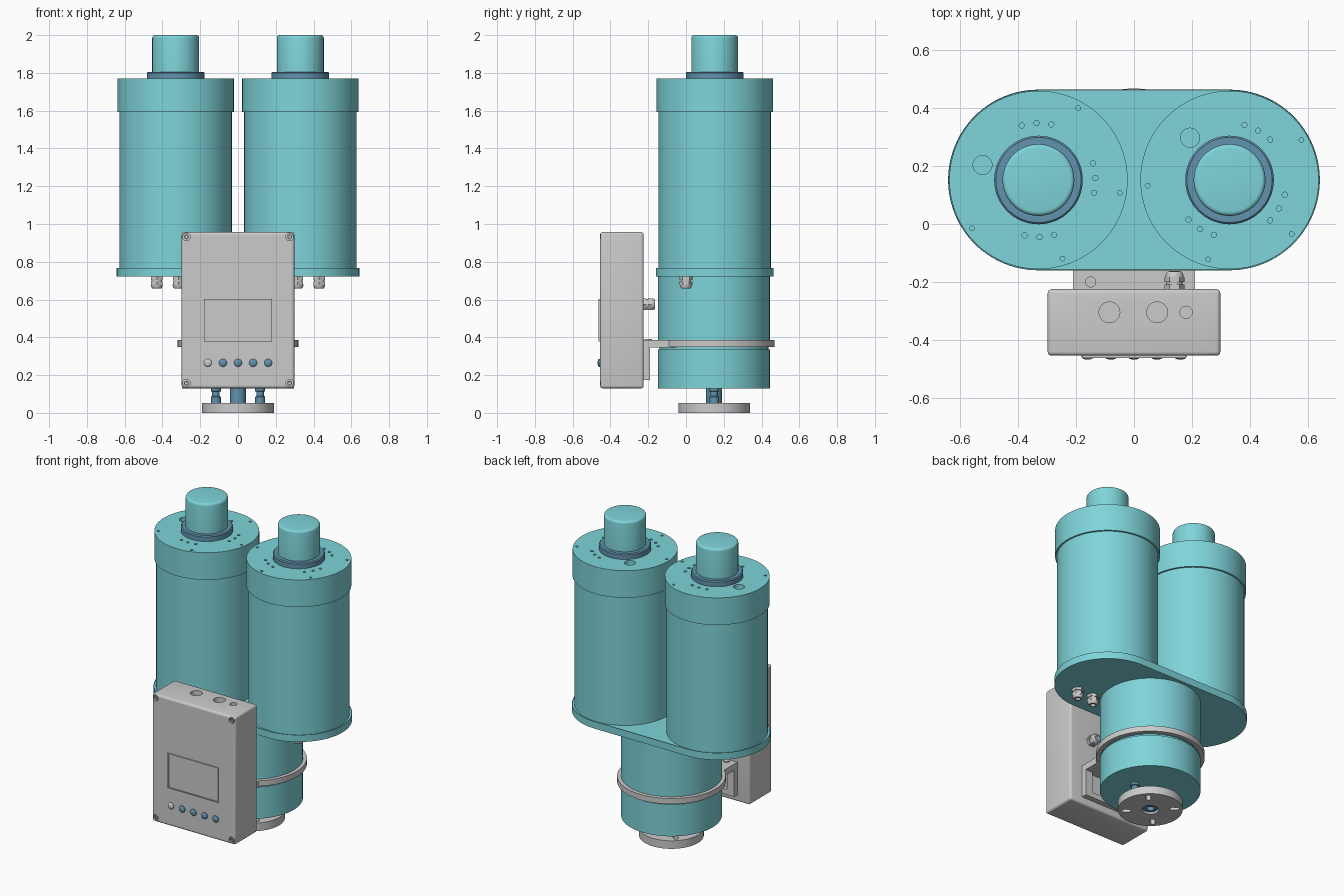
import bpy, bmesh
from math import pi, sin, cos, radians
from mathutils import Matrix, Vector

if "Cube" in bpy.data.objects:
    bpy.data.objects.remove(bpy.data.objects["Cube"])


def material(name, rgb):
    m = bpy.data.materials.new(name)
    m.diffuse_color = (*rgb, 1)
    m.use_nodes = True
    m.node_tree.nodes["Principled BSDF"].inputs["Base Color"].default_value = m.diffuse_color
    return m


TEAL = material("teal", (0.21, 0.66, 0.70))
BLUE = material("steel_blue", (0.12, 0.29, 0.42))
CY = 0.152  # depth of the cylinder axes


def finish(name, bm, mat=None, smooth=True):
    bmesh.ops.recalc_face_normals(bm, faces=bm.faces)
    me = bpy.data.meshes.new(name)
    bm.to_mesh(me)
    bm.free()
    ob = bpy.data.objects.new(name, me)
    bpy.context.collection.objects.link(ob)
    if mat:
        me.materials.append(mat)
    if smooth:
        shade(ob)
    return ob


def shade(ob):
    bpy.ops.object.select_all(action='DESELECT')
    ob.select_set(True)
    bpy.context.view_layer.objects.active = ob
    bpy.ops.object.shade_smooth_by_angle(angle=radians(35))


def lathe(name, profile, loc, mat=None, axis=(0, 0, 1), n=64, closed=False):
    """Revolve (radius, height) points about an axis through loc."""
    bm = bmesh.new()
    rings = []
    for r, h in profile:
        if r < 1e-6:
            rings.append([bm.verts.new((0, 0, h))] * n)
        else:
            rings.append([bm.verts.new((r * cos(2 * pi * i / n), r * sin(2 * pi * i / n), h)) for i in range(n)])
    pairs = list(zip(rings, rings[1:])) + ([(rings[-1], rings[0])] if closed else [])
    for a, b in pairs:
        for i in range(n):
            j = (i + 1) % n
            bm.faces.new(list(dict.fromkeys((a[i], a[j], b[j], b[i]))))
    rot = Vector((0, 0, 1)).rotation_difference(Vector(axis)).to_matrix().to_4x4()
    bm.transform(Matrix.Translation(loc) @ rot)
    return finish(name, bm, mat)


def disc(name, r, h0, h1, loc, mat=None, axis=(0, 0, 1), n=64):
    return lathe(name, [(0, h0), (r, h0), (r, h1), (0, h1)], loc, mat, axis, n)


def box(name, x, y, z, mat=None, bevel=0):
    bm = bmesh.new()
    bmesh.ops.create_cube(bm, size=1)
    bm.transform(Matrix.Translation((sum(x) / 2, sum(y) / 2, sum(z) / 2))
                 @ Matrix.Diagonal((x[1] - x[0], y[1] - y[0], z[1] - z[0], 1)))
    if bevel:
        bmesh.ops.bevel(bm, geom=bm.edges[:], offset=bevel, segments=4, profile=0.5, affect='EDGES')
    return finish(name, bm, mat, bevel > 0)


def stadium(name, r, half, z0, z1, mat=None, n=32, rim=0):
    """Extruded slot outline, long in x."""
    bm = bmesh.new()
    pts = [(s * half + r * cos(a), r * sin(a)) for s, a0 in ((1, -pi / 2), (-1, pi / 2))
           for a in (a0 + pi * i / n for i in range(n + 1))]
    face = bm.faces.new([bm.verts.new((x, y, z0)) for x, y in pts])
    ext = bmesh.ops.extrude_face_region(bm, geom=[face])['geom']
    bmesh.ops.translate(bm, vec=(0, 0, z1 - z0), verts=[v for v in ext if isinstance(v, bmesh.types.BMVert)])
    if rim:
        bmesh.ops.recalc_face_normals(bm, faces=bm.faces)
        top = max(bm.faces, key=lambda f: f.calc_center_median().z)
        bmesh.ops.inset_region(bm, faces=[top], thickness=0.002)
        bmesh.ops.translate(bm, vec=(0, 0, -rim), verts=top.verts[:])
    return finish(name, bm, mat)


def cut(ob, cutters):
    """Subtract cutters, bake the result and remove the cutters."""
    for c in cutters:
        c.hide_render = True
        m = ob.modifiers.new("cut", 'BOOLEAN')
        m.operation, m.object, m.solver = 'DIFFERENCE', c, 'EXACT'
    dg = bpy.context.evaluated_depsgraph_get()
    me = bpy.data.meshes.new_from_object(ob.evaluated_get(dg))
    ob.modifiers.clear()
    ob.data = me
    for c in cutters:
        bpy.data.objects.remove(c)
    shade(ob)


def gland(name, loc, axis):
    """Cable gland: hex nut, thread, hex cap and dome."""
    lathe(name + "_nut", [(0, 0), (.035, 0), (.035, .018), (0, .018)], loc, None, axis, 6)
    lathe(name + "_thread", [(0, 0), (.027, .018), (.027, .027), (0, .027)], loc, None, axis, 24)
    lathe(name + "_cap", [(0, .026), (.034, .026), (.034, .044), (0, .044)], loc, None, axis, 6)
    lathe(name + "_dome", [(0, .043), (.031, .043), (.03, .054), (.024, .063), (.015, .064), (.013, .05), (0, .05)],
          loc, None, axis, 24)


# Twin upper cylinders
for side, sx, turn in (("left", -1, 0), ("right", 1, -32)):
    c = (sx * 0.33, CY, 0)
    disc(side + "_body", 0.297, 0.75, 1.6, c, TEAL, n=96)
    cap = disc(side + "_cap", 0.308, 1.594, 1.77, c, TEAL, n=96)
    spots = [(0.197, a + d, 0.009) for a in (92, 2, -89) for d in (-15, 0, 15)]
    spots += [(0.284, a, 0.008) for a in (61, -9, 216, -73)] + [(0.2, 165, 0.033)]
    holes = [disc("hole", rad, 1.73, 1.8, (c[0] + r * cos(radians(a + turn)), CY + r * sin(radians(a + turn)), 0), n=20)
             for r, a, rad in spots]
    cut(cap, holes)
    lathe(side + "_neck_ring", [(0.12, 1.765), (0.153, 1.765), (0.153, 1.8), (0.147, 1.806), (0.12, 1.806)],
          c, BLUE, closed=True)
    lathe(side + "_neck", [(0, 1.76), (0.124, 1.76), (0.124, 1.985)]
          + [(0.109 + 0.015 * cos(a * pi / 8), 1.985 + 0.015 * sin(a * pi / 8)) for a in range(1, 5)] + [(0, 2)], c, TEAL)
    for k, x in enumerate((0.315, 0.43)):
        gland(f"{side}_gland_{k + 1}", (sx * x, 0, 0.722), (0, 0, -1))

# Joining plate with a shallow rim
plate = stadium("joining_plate", 0.312, 0.33, 0.722, 0.768, TEAL, 48, rim=0.006)
plate.location.y = CY

# Lower cylinder with a groove, and its clamp band
lathe("lower_body", [(0, .13), (.296, .13), (.296, .336), (.288, .336), (.288, .348), (.296, .348), (.296, .73), (0, .73)],
      (0, 0.148, 0), TEAL, n=96)
lathe("clamp_band", [(.29, .35), (.319, .35), (.319, .386), (.29, .386)], (0, 0.149, 0), n=96, closed=True)

# Bracket between band and control box
saddle = box("bracket_saddle", (-.21, .21), (-.2, -.05), (.345, .386))
cut(saddle, [disc("bore", 0.292, 0.3, 0.4, (0, 0.149, 0), n=96)])
frame = box("bracket_frame", (-.21, .21), (-.23, -.19), (.175, .386))
cut(frame, [box("window", (-.16, .16), (-.215, -.1), (.21, .345))])
disc("bracket_screw", 0.019, 0.38, 0.392, (-.15, -.2, 0), n=24)

# Control box with top ports and corner screw recesses
case = box("control_box", (-.298, .298), (-.455, -.225), (.13, .957), None, 0.014)
corners = [(x, z) for x in (-.273, .273) for z in (.157, .932)]
ports = [disc("port", r, .9, 1, (x, -.305, 0), n=32) for x, r in ((-.085, .036), (.08, .036), (.18, .021))]
cut(case, ports + [disc("recess", .02, -.015, .02, (x, -.455, z), None, (0, -1, 0), 24) for x, z in corners])
for k, (x, z) in enumerate(corners):
    lathe(f"corner_screw_{k + 1}", [(0, -.02), (.013, -.02), (.013, -.004), (.007, -.004), (.007, -.012), (0, -.012)],
          (x, -.455, z), None, (0, -1, 0), 24)

# Screen bezel with sunken display, and push buttons
bezel = box("screen_bezel", (-.18, .18), (-.463, -.45), (.377, .602))
cut(bezel, [box("display_recess", (-.173, .173), (-.48, -.459), (.384, .595))])
for k in range(5):
    lathe(f"button_{k + 1}", [(0, 0), (.021, 0), (.021, .006), (.017, .011), (.009, .0135), (0, .014)],
          (-.16 + .08 * k, -.454, .265), BLUE if k else None, (0, -1, 0), 24)
gland("box_gland", (.14, -.227, .575), (0, 1, 0))

# Foot flange with slots, and its posts
foot = disc("foot_flange", 0.19, 0, 0.052, (0, 0.149, 0), n=96)
slots = []
for k in range(4):
    s = stadium("slot", 0.014, 0.015, -0.02, 0.08, n=10)
    s.data.transform(Matrix.Translation((0, .149, 0)) @ Matrix.Rotation(pi / 4 + k * pi / 2, 4, 'Z')
                     @ Matrix.Translation((.142, 0, 0)))
    slots.append(s)
cut(foot, slots + [disc("shaft_bore", 0.05, -0.02, 0.08, (0, 0.149, 0), n=48)])
lathe("centre_shaft", [(0, .03), (.022, .03), (.022, .008), (.042, .008), (.042, .14), (0, .14)], (0, 0.149, 0), BLUE, n=48)
lathe("shaft_collar", [(.04, .015), (.052, .015), (.052, .05), (.04, .05)], (0, 0.149, 0), n=48, closed=True)
for name, x in (("left_post", -.117), ("right_post", .117)):
    lathe(name, [(0, .04), (.026, .04), (.026, .085), (.02, .09), (.02, .112), (.027, .115), (.027, .14), (0, .14)],
          (x, 0.149, 0), BLUE, n=32)
    lathe(name + "_bolt", [(0, -.0), (.013, 0), (.013, .02), (0, .02)], (x, 0.149, 0), BLUE, n=24)
